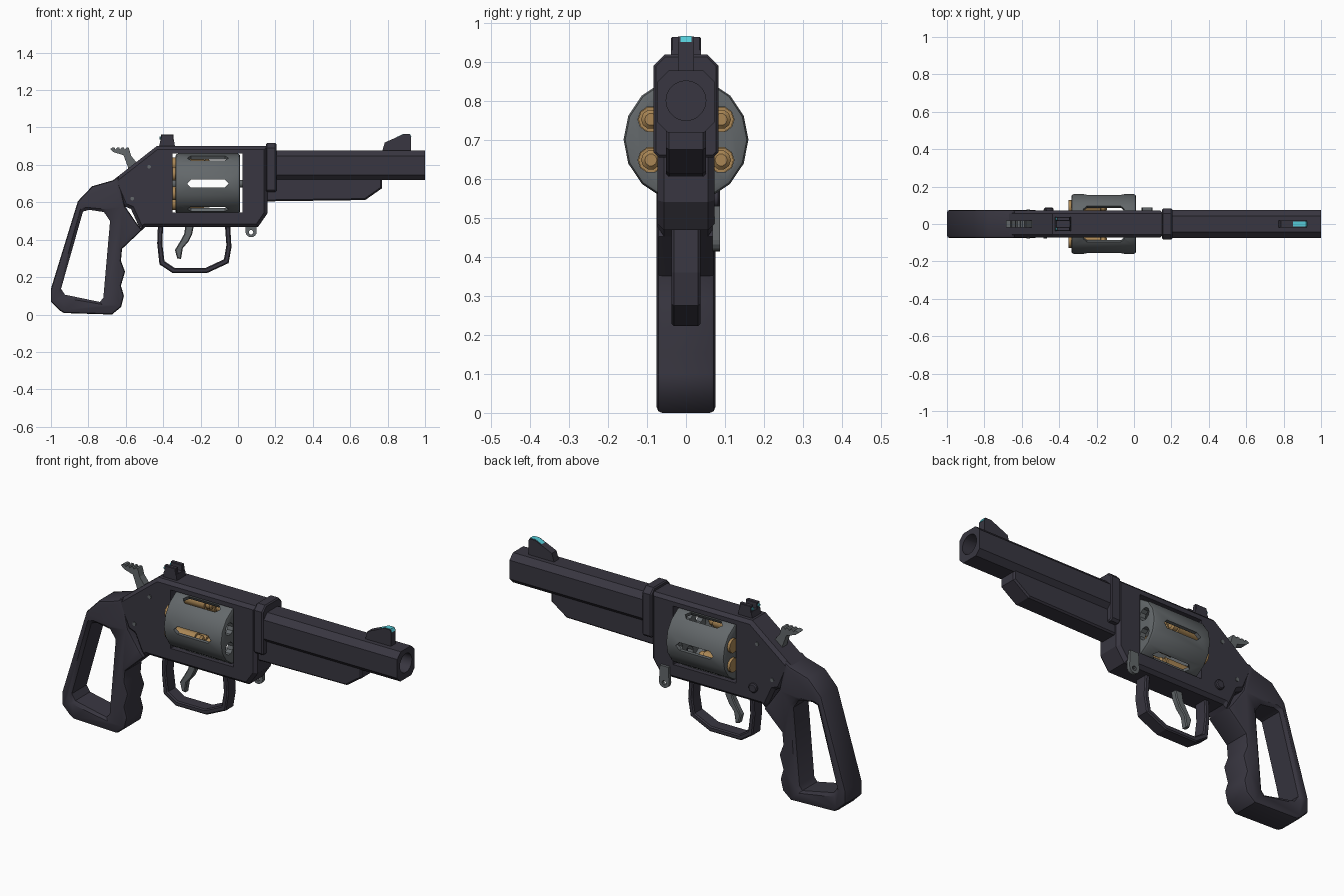
import bpy, bmesh
from math import sin, cos, pi, radians
from mathutils import Matrix, Vector

cube = bpy.data.objects.get("Cube")
if cube:
    bpy.data.objects.remove(cube, do_unlink=True)


def material(name, rgb):
    m = bpy.data.materials.new(name)
    m.use_nodes = True
    m.diffuse_color = (*rgb, 1)
    m.node_tree.nodes["Principled BSDF"].inputs["Base Color"].default_value = (*rgb, 1)
    return m


BODY = material("dark gunmetal", (0.040, 0.037, 0.052))
STEEL = material("grey steel", (0.125, 0.138, 0.145))
BRASS = material("brass", (0.40, 0.24, 0.09))
CYAN = material("cyan sight", (0.09, 0.60, 0.68))


def ring(n, r, cu=0, cv=0, phase=0):
    return [(cu + r * cos(phase + 2 * pi * i / n), cv + r * sin(phase + 2 * pi * i / n))
            for i in range(n)]


def chamfered(w, lo, hi, top, bottom):
    """Rectangle outline with cut corners."""
    return [(-w + bottom, lo), (w - bottom, lo), (w, lo + bottom), (w, hi - top),
            (w - top, hi), (-w + top, hi), (-w, hi - top), (-w, lo + bottom)]


def prism(name, pts, lo, hi, mat=None, axis="y", bevel=0, segments=1, smooth=None):
    """Extrude an outline along x or y, optionally bevelling its two rims."""
    def place(p, d):
        return (p[0], d, p[1]) if axis == "y" else (d, p[0], p[1])
    bm = bmesh.new()
    face = bm.faces.new([bm.verts.new(place(p, lo)) for p in pts])
    out = bmesh.ops.extrude_face_region(bm, geom=[face])
    new = [v for v in out["geom"] if isinstance(v, bmesh.types.BMVert)]
    shift = Vector(place((0, 0), hi - lo))
    bmesh.ops.translate(bm, verts=new, vec=shift)
    bmesh.ops.recalc_face_normals(bm, faces=bm.faces)
    if bevel:
        k = 1 if axis == "y" else 0
        rims = [e for e in bm.edges if abs(e.verts[0].co[k] - e.verts[1].co[k]) < 1e-5]
        bmesh.ops.bevel(bm, geom=rims, offset=bevel, segments=segments,
                        affect="EDGES", profile=0.5, clamp_overlap=True)
    mesh = bpy.data.meshes.new(name)
    bm.to_mesh(mesh)
    bm.free()
    ob = bpy.data.objects.new(name, mesh)
    bpy.context.scene.collection.objects.link(ob)
    if mat:
        mesh.materials.append(mat)
    if smooth:
        soften(ob, smooth)
    return ob


def soften(ob, angle):
    for p in ob.data.polygons:
        p.use_smooth = True
    ob.data.set_sharp_from_angle(angle=radians(angle))


def cut(ob, cutters):
    """Subtract the cutters, bake the result and remove the cutters."""
    for c in cutters:
        c.hide_render = True
        mod = ob.modifiers.new("cut", "BOOLEAN")
        mod.operation, mod.solver, mod.object = "DIFFERENCE", "EXACT", c
    bpy.context.view_layer.update()
    deps = bpy.context.evaluated_depsgraph_get()
    mesh = bpy.data.meshes.new_from_object(ob.evaluated_get(deps))
    ob.modifiers.clear()
    ob.data = mesh
    for c in cutters:
        bpy.data.objects.remove(c, do_unlink=True)


# Frame with the cylinder window
frame = prism("frame", [(-.435, .9), (.157, .9), (.157, .54), (.107, .468), (-.495, .468),
                        (-.513, .452), (-.532, .476), (-.572, .564), (-.61, .58), (-.668, .718)],
              -.073, .073, BODY, bevel=.018)
cut(frame, [prism("window", [(-.35, .545), (.025, .545), (.025, .86), (-.35, .86)], -.2, .2)])

# Open grip with finger grooves and a flared opening
grip = prism("grip", [(-.668, .718), (-.78, .686), (-.856, .606), (-1, .138), (-1, .069),
                      (-.952, .021), (-.93, .008), (-.674, 0), (-.625, .04), (-.61, .10), (-.626, .154),
                      (-.604, .229), (-.626, .287), (-.62, .351), (-.513, .452), (-.54, .485),
                      (-.605, .58), (-.64, .737)],
             -.075, .075, BODY, bevel=.014, segments=2)
opening = [(-.829, .55), (-.797, .56), (-.717, .548), (-.684, .5), (-.72, .09), (-.738, .067),
           (-.925, .106), (-.946, .138)]
mid_x = sum(p[0] for p in opening) / len(opening)
mid_z = sum(p[1] for p in opening) / len(opening)
hole = prism("grip_opening", opening, -.09, .09)
flares = []
for s in (-1, 1):
    f = prism("flare", opening, s * .063, s * .083)
    for v in f.data.vertices:
        if abs(v.co.y) > .07:
            v.co.x += .022 if v.co.x > mid_x else -.022
            v.co.z += .022 if v.co.z > mid_z else -.022
    flares.append(f)
cut(grip, [hole] + flares)
soften(grip, 35)

# Barrel, collar and underlug
barrel = prism("barrel", chamfered(.074, .718, .877, .03, .028), .18, 1, BODY, axis="x")
cut(barrel, [prism("bore", ring(20, .051, 0, .8), .4, 1.1, axis="x")])
soften(barrel, 30)
prism("barrel_collar", chamfered(.083, .655, .918, .028, .012), .15, .205, BODY,
      axis="x", bevel=.006)
prism("underlug", [(.15, .74), (.77, .74), (.77, .675), (.68, .612), (.15, .605)],
      -.051, .051, BODY, bevel=.008)

# Hollow fluted cylinder
CZ = .7
drum = prism("cylinder", ring(16, .16, 0, CZ), -.335, .012, STEEL, axis="x", bevel=.014, segments=2)
cutters = [prism("cavity", ring(16, .14, 0, CZ), -.305, -.02, axis="x")]
slot_shape = [(-.272, 0), (-.252, .021), (-.07, .021), (-.05, 0), (-.07, -.021), (-.252, -.021)]
for i in range(3):
    slot = prism("slot", slot_shape, -.2, .2)
    slot.data.transform(Matrix.Translation((0, 0, CZ)) @ Matrix.Rotation(i * pi / 3, 4, "X"))
    cutters.append(slot)
chambers = ring(6, .104, 0, CZ, pi / 6)
for y, z in chambers:
    cutters.append(prism("chamber", ring(10, .033, y, z), -.4, .1, axis="x"))
cut(drum, cutters)
soften(drum, 35)
prism("cylinder_pin", ring(12, .02, 0, CZ), -.002, .03, STEEL, axis="x", smooth=35)
prism("cylinder_rear_pin", ring(12, .03, 0, CZ), -.352, -.325, STEEL, axis="x", smooth=35)

# Cartridges
for i, (y, z) in enumerate(chambers, 1):
    prism(f"cartridge_case_{i}", ring(10, .032, y, z), -.34, -.18, BRASS, axis="x", smooth=40)
    prism(f"cartridge_rim_{i}", ring(10, .038, y, z), -.349, -.334, BRASS, axis="x", smooth=40)
    prism(f"cartridge_tip_{i}", ring(10, .025, y, z), -.185, -.145, BRASS, axis="x",
          bevel=.009, smooth=40)

# Trigger guard, trigger and hammer
prism("trigger_guard", [(-.428, .48), (-.432, .38), (-.42, .268), (-.35, .222), (-.165, .222),
                        (-.05, .275), (-.035, .36), (-.042, .48), (-.07, .48), (-.062, .37),
                        (-.075, .295), (-.172, .25), (-.34, .25), (-.393, .285), (-.405, .38),
                        (-.4, .48)], -.037, .037, BODY, bevel=.006)
prism("trigger", [(-.28, .48), (-.235, .48), (-.245, .43), (-.265, .39), (-.295, .355),
                  (-.305, .297), (-.325, .3), (-.337, .345), (-.31, .39), (-.288, .43)],
      -.017, .017, STEEL, bevel=.005, smooth=40)
spur = []
for i in range(4):
    x = -.672 + i * .025
    spur += [(x, .892), (x + .012, .892), (x + .016, .882)]
prism("hammer", [(-.684, .885)] + spur + [(-.572, .85), (-.545, .815), (-.48, .84), (-.5, .78),
                                          (-.58, .74), (-.59, .793), (-.612, .852), (-.665, .868)],
      -.02, .02, STEEL)

# Front sight with bright insert
prism("front_sight", [(.77, .87), (.785, .92), (.865, .955), (.885, .964), (.918, .964),
                      (.925, .95), (.925, .87)], -.02, .02, BODY)
prism("front_sight_insert", [(.85, .95), (.885, .966), (.919, .966), (.927, .95)],
      -.014, .014, CYAN)

# Notched rear sight with two bright marks
prism("rear_sight_base", [(-.425, .885), (-.415, .93), (-.342, .93), (-.335, .885)],
      -.038, .038, BODY)
for side, s in (("left", 1), ("right", -1)):
    prism(f"rear_sight_post_{side}", [(-.415, .92), (-.412, .963), (-.346, .963), (-.342, .92)],
          *sorted((s * .015, s * .038)), BODY, bevel=.003)
    prism(f"rear_sight_mark_{side}", ring(8, .008, s * .027, .945), -.419, -.412, CYAN, axis="x")

# Pins on both sides, release button and lanyard tab on the left
for name, x, z in (("upper_pin", -.475, .79), ("lower_pin", -.565, .62)):
    prism(name, ring(10, .01, x, z), -.077, .077, STEEL)
prism("release_button", ring(12, .025, -.455, .55), .06, .087, BODY, bevel=.005, smooth=35)
tab = prism("lanyard_tab", [(.045, .53)] + ring(9, .03, .07, .443, pi)[:1]
            + [(.07 + .03 * cos(a), .443 + .03 * sin(a))
               for a in [pi + pi * k / 8 for k in range(1, 9)]] + [(.095, .53)],
            .068, .087, STEEL)
cut(tab, [prism("tab_hole", ring(10, .012, .07, .44), 0, .2)])
